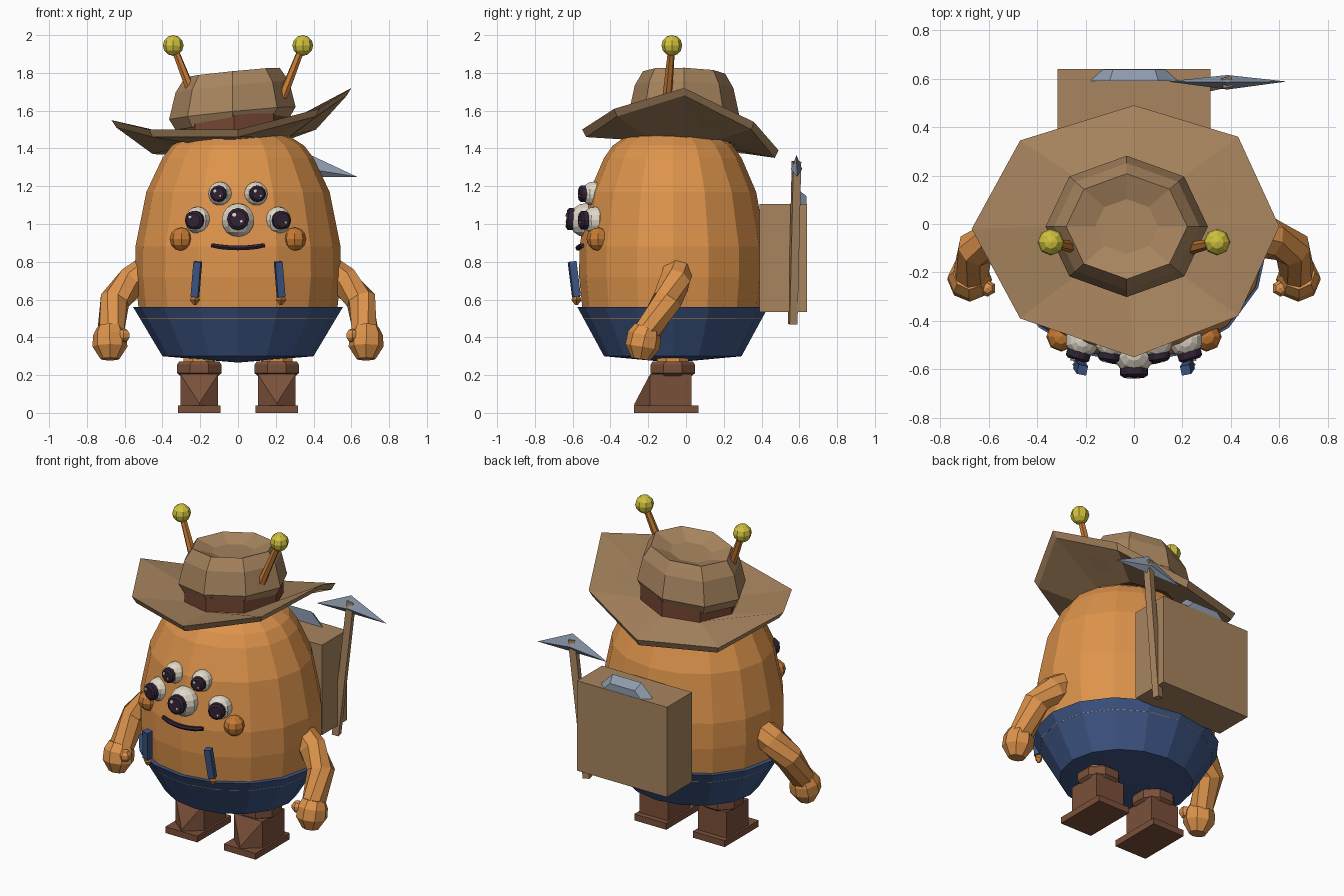
import bpy, bmesh, math
from mathutils import Vector, Matrix

if "Cube" in bpy.data.objects:
    bpy.data.objects.remove(bpy.data.objects["Cube"])


def material(name, *rgb):
    lin = [(c / 255 / 12.92) if c < 11 else ((c / 255 + 0.055) / 1.055) ** 2.4 for c in rgb]
    m = bpy.data.materials.new(name)
    m.use_nodes = True
    m.diffuse_color = (*lin, 1)
    m.node_tree.nodes["Principled BSDF"].inputs["Base Color"].default_value = (*lin, 1)
    return m


ORANGE = material("orange skin", 222, 148, 76)
CHEEK = material("deep orange", 198, 122, 52)
BLUE = material("navy cloth", 62, 85, 132)
TAN = material("tan leather", 168, 133, 95)
BROWN = material("dark brown leather", 122, 80, 58)
BAND = material("red brown band", 116, 70, 50)
STEEL = material("steel", 142, 156, 174)
DARK = material("dark pupil", 48, 34, 52)
CREAM = material("eye white", 226, 216, 200)
YELLOW = material("yellow", 208, 194, 62)


def finish(name, bm, mat):
    bmesh.ops.recalc_face_normals(bm, faces=bm.faces[:])
    me = bpy.data.meshes.new(name)
    bm.to_mesh(me)
    bm.free()
    me.materials.append(mat)
    ob = bpy.data.objects.new(name, me)
    bpy.context.collection.objects.link(ob)
    return ob


def loft(name, rings, mat, loop=False):
    """Skin a list of equally long point rings, capped or closed into a loop."""
    bm = bmesh.new()
    vs = [[bm.verts.new(p) for p in ring] for ring in rings]
    n = len(vs[0])
    pairs = list(zip(vs, vs[1:])) + ([(vs[-1], vs[0])] if loop else [])
    for a, b in pairs:
        for i in range(n):
            j = (i + 1) % n
            bm.faces.new((a[i], a[j], b[j], b[i]))
    if not loop:
        bm.faces.new(vs[0])
        bm.faces.new(vs[-1])
    return finish(name, bm, mat)


def ring(n, rx, ry, z, cx=0, cy=0, turn=0.0, tilt=(0, 0)):
    pts = []
    for i in range(n):
        a = math.tau * (i + turn) / n
        x, y = cx + rx * math.cos(a), cy + ry * math.sin(a)
        pts.append((x, y, z + tilt[0] * x + tilt[1] * y))
    return pts


def tube(name, path, radii, mat, n=8, turn=0.0):
    """Faceted tube along a path with one radius per point."""
    path = [Vector(p) for p in path]
    rings = []
    for i, (p, r) in enumerate(zip(path, radii)):
        d = path[min(i + 1, len(path) - 1)] - path[max(i - 1, 0)]
        q = d.to_track_quat('Z', 'Y')
        rings.append([p + q @ Vector(v) for v in ring(n, r, r, 0, turn=turn)])
    return loft(name, rings, mat)


def ball(name, loc, r, mat, u=10, v=8):
    bm = bmesh.new()
    bmesh.ops.create_uvsphere(bm, u_segments=u, v_segments=v, radius=r,
                              matrix=Matrix.Translation(loc))
    return finish(name, bm, mat)


def hull(name, pts, mat):
    bm = bmesh.new()
    for p in pts:
        bm.verts.new(p)
    bmesh.ops.convex_hull(bm, input=bm.verts[:])
    return finish(name, bm, mat)


def block(name, x, y, z, mat):
    return hull(name, [(a, b, c) for a in x for b in y for c in z], mat)


# Egg-shaped body and trousers
CY, FLAT = -0.07, 0.91
body = [(0.52, 0.5), (0.545, 0.72), (0.543, 0.88), (0.485, 1.17), (0.40, 1.35),
        (0.35, 1.415), (0.28, 1.46), (0.12, 1.5)]
loft("body", [ring(16, r, r * FLAT, z, 0, CY) for r, z in body], ORANGE)
pants = [(0.48, 0.559), (0.555, 0.56), (0.4, 0.3), (0.02, 0.268)]
loft("trousers", [ring(16, r, r * FLAT, z, 0, CY) for r, z in pants], BLUE)

# Hat: wavy brim, band and dented crown
outer = [(0.6, -0.01, 1.72), (0.43, 0.36, 1.54), (0, 0.49, 1.39), (-0.47, 0.345, 1.41),
         (-0.67, -0.02, 1.55), (-0.47, -0.39, 1.5), (0, -0.55, 1.5), (0.43, -0.38, 1.61)]
inner = ring(8, 0.29, 0.27, 1.475, -0.02, -0.01, tilt=(0.09, -0.04))


def drop(pts, k):
    return [(x * k, y * k, z - 0.04) for x, y, z in pts]


loft("hat_brim", [inner, outer, drop(outer, 0.96), drop(inner, 1)], TAN, loop=True)
TILT = (0.1, -0.03)
loft("hat_band", [ring(8, r, r * 0.95, z, -0.02, -0.01, tilt=TILT)
                  for r, z in ((0.295, 1.44), (0.295, 1.57))], BAND)
crown = [(0.3, 1.53), (0.335, 1.59), (0.3, 1.73), (0.25, 1.805), (0.13, 1.765)]
loft("hat_crown", [ring(8, r, r * 0.87, z, -0.03, -0.01, tilt=TILT) for r, z in crown], TAN)

# Backpack with a round lid tucked into it
block("backpack", (-0.315, 0.315), (0.39, 0.64), (0.535, 1.105), TAN)
tube("pack_lid", [(0, 0.59, 0.94), (0, 0.638, 0.94)], (0.265, 0.225), STEEL, turn=0.5)

# Pickaxe
tube("pickaxe_handle", [(0.295, 0.565, 0.47), (0.385, 0.585, 1.33)], (0.03, 0.03), TAN, n=4, turn=0.5)
hull("pickaxe_head", [(0.14, 0.588, 1.25), (0.63, 0.588, 1.25), (0.385, 0.585, 1.365),
                      (0.385, 0.555, 1.29), (0.385, 0.615, 1.29)], STEEL)


def eye(name, loc, r, look, pupil):
    """Eyeball with a bevelled pupil disc and glints on it."""
    c, d = Vector(loc), Vector(look).normalized()
    ball(name, c, r, CREAM)
    p = [c + d * (r + k) for k in (-0.035, -0.022, 0.004, 0.014)]
    tube(name + "_pupil", p, [pupil * k for k in (0.9, 1, 1, 0.75)], DARK, n=12)
    for dx, dz, k in ((-0.35, 0.35, 0.2), (0.3, -0.25, 0.12)):
        g = p[-1] + Vector((dx * pupil, 0, dz * pupil))
        tube(name + "_glint", [g - d * 0.004, g + d * 0.003], [pupil * k] * 2, CREAM, n=6)


eye("middle_eye", (0, -0.53, 1.02), 0.09, (0, -1, 0.08), 0.058)

for s, side in ((1, "left"), (-1, "right")):
    # Face
    eye(side + "_outer_eye", (s * 0.212, -0.48, 1.02), 0.072, (s * 0.3, -1, 0), 0.05)
    eye(side + "_upper_eye", (s * 0.095, -0.49, 1.16), 0.064, (s * 0.15, -1, 0), 0.044)
    ball(side + "_cheek", (s * 0.3, -0.465, 0.92), 0.062, CHEEK, 8, 6)

    # Antenna
    tip = (s * 0.343, -0.075, 1.945)
    tube(side + "_antenna", [(s * 0.235, -0.1, 1.67), tip], (0.026, 0.018), CHEEK, n=6)
    ball(side + "_antenna_knob", tip, 0.055, YELLOW, 8, 6)

    # Hanging strap with tip
    top, low = (s * 0.213, -0.603, 0.8), (s * 0.228, -0.58, 0.615)
    tube(side + "_strap", [top, low], (0.028, 0.028), BLUE, n=4)
    end = Vector(low)
    tube(side + "_strap_tip", [end, end - Vector((0, 0, 0.018)), end - Vector((0, 0, 0.045))],
         (0.02, 0.027, 0.006), CHEEK, n=4)

    # Arm and hand
    tube(side + "_arm", [(s * 0.49, -0.05, 0.74), (s * 0.56, -0.06, 0.695),
                         (s * 0.652, -0.1, 0.595), (s * 0.675, -0.21, 0.42)],
         (0.085, 0.085, 0.08, 0.072), ORANGE)
    tube(side + "_hand", [(s * 0.677, -0.205, 0.45), (s * 0.678, -0.22, 0.41),
                          (s * 0.678, -0.23, 0.35), (s * 0.678, -0.24, 0.285)],
         (0.07, 0.09, 0.092, 0.05), ORANGE)
    ball(side + "_thumb", (s * 0.605, -0.265, 0.41), 0.037, ORANGE, 6, 5)

    # Leg and boot
    x = s * 0.205
    loft(side + "_leg", [ring(8, 0.09, 0.09, z, x, CY, 0.5) for z in (0.26, 0.32)], ORANGE)
    cuff = ((0.1, 0.19), (0.127, 0.21), (0.127, 0.255), (0.115, 0.272))
    loft(side + "_boot_cuff", [ring(8, r, r, z, x, CY, 0.5) for r, z in cuff], BROWN)
    shaft = [(x + e * 0.1, y, z) for e in (-1, 1) for y in (-0.19, 0.03) for z in (0.03, 0.205)]
    hull(side + "_boot", shaft + [(x, -0.272, 0.05), (x, -0.272, 0.035)], BROWN)
    block(side + "_sole", (x - 0.112, x + 0.112), (-0.275, 0.065), (0, 0.04), BROWN)

# Smiling mouth following the belly curve
mouth = []
for i in range(7):
    t = i / 3 - 1
    mouth.append((0.14 * t, -0.572 + 0.022 * t * t, 0.873 + 0.014 * t * t))
tube("mouth", mouth, [0.012] + [0.014] * 5 + [0.012], DARK, n=6)
